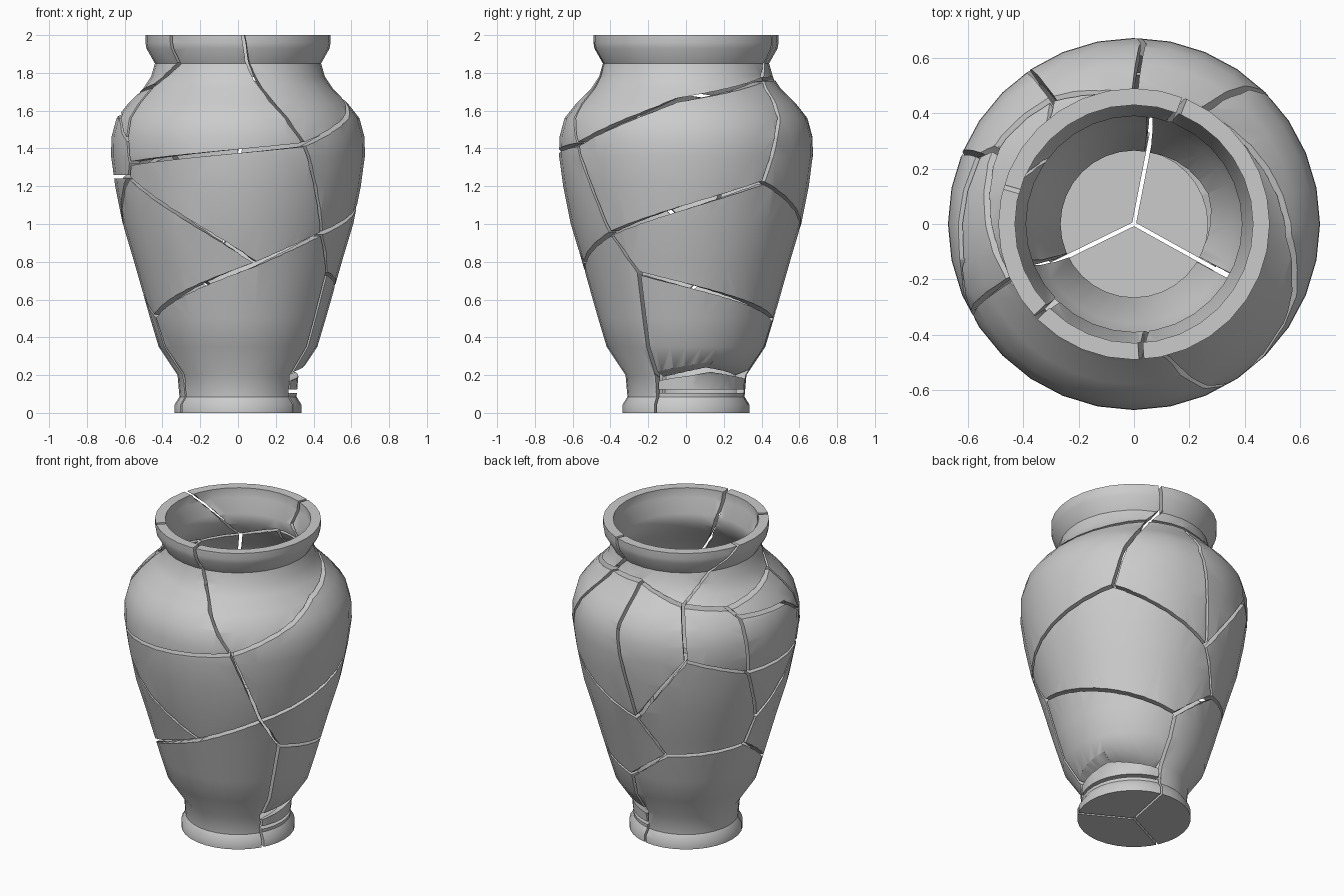
import bpy, bmesh, math
from mathutils import Vector

if "Cube" in bpy.data.objects:
    bpy.data.objects.remove(bpy.data.objects["Cube"])

SIDES = 32
OUTER = [(.335, 0), (.335, .045), (.31, .085), (.32, .2), (.42, .35), (.465, .5), (.55, .8),
         (.61, 1.0), (.65, 1.2), (.672, 1.36), (.67, 1.46), (.643, 1.56), (.58, 1.64),
         (.5, 1.72), (.46, 1.78), (.44, 1.85), (.485, 1.93), (.49, 1.96), (.49, 2.0)]
INNER = [(.43, 2.0), (.43, 1.94), (.39, 1.85), (.40, 1.78), (.44, 1.71), (.53, 1.61), (.585, 1.53),
         (.61, 1.44), (.61, 1.36), (.59, 1.2), (.55, 1.0), (.49, .8), (.405, .5), (.36, .36),
         (.265, .2), (.27, .07)]

# crack junctions on the surface: (angle in degrees, height)
NODES = dict(
    rim_a=(-88, 2.05), nk_a=(-84, 1.87), nk_a2=(-79, 1.77), f2=(-58.5, 1.42), f3=(-42, .95),
    f5=(-28, .74), f5b=(-29, .17), f6=(-79.5, .79), f7=(-160, .51), f7b=(-154, .17),
    f8=(-152, 1.25), f9=(-149, 1.32), r1=(-5, 1.655), r2=(60, 1.765), r3=(39, 1.22),
    r4=(45.5, 1.46), rim_b=(67, 2.05), nk_b=(71, 1.86), b1=(96, .94), b2=(82, .49),
    b2b=(79, .17), b3=(112, .69), d=(90, 1.77), d2=(87, 1.52), a=(123, 1.68), a2=(125, 1.38),
    c=(151, 1.65), c2=(156, 1.6), n=(204, 1.73), nk_c=(-135, 1.85), rim_c=(-137, 2.05),
    l1=(166, .72), l2=(159, 1.25), l3=(170, .9), arc=(192, 1.57), f9u=(209, 1.44),
    nk_d=(142, 1.84), rim_d=(171, 2.05),
    s1=(-29, .19), s2=(22, .245), s3=(79, .2), t1=(-29, .115), t3=(79, .115),
    foot1=(-29, -.06), foot2=(-154, -.06), foot3=(79, -.06))
PATHS = ["rim_a nk_a nk_a2 f2 f3 f5 f5b", "f2 r1 r2 d a c n nk_c rim_c", "rim_b nk_b r2 r4 r3 b1",
         "f3 r3", "f3 f6 f7 f7b", "f6 f8 f9 f2", "f5 b2 b3 l1 f7", "b2 b2b", "b1 b3", "d d2 b1",
         "a a2 b1", "a2 l2 c2 c", "l2 l3 l1", "l2 f8 l3", "c2 arc f9u", "f9 f9u n", "t1 t3"]


def radius(z):
    for (r0, z0), (r1, z1) in zip(OUTER, OUTER[1:]):
        if z0 <= z <= z1:
            return r0 + (r1 - r0) * (z - z0) / (z1 - z0)
    return OUTER[0][0] if z < 0 else OUTER[-1][0]


def polar(r, deg, z):
    t = math.radians(deg)
    return Vector((r * math.cos(t), r * math.sin(t), z))


def make_object(name, bm):
    bmesh.ops.recalc_face_normals(bm, faces=bm.faces[:])
    me = bpy.data.meshes.new(name)
    bm.to_mesh(me)
    bm.free()
    ob = bpy.data.objects.new(name, me)
    bpy.context.collection.objects.link(ob)
    return ob


def crack(bm, p, q, width=.02, drop=0, inner=None):
    """Thin closed ribbon through the wall from node p to node q."""
    (t0, z0), (t1, z1) = NODES[p], NODES[q]
    dt = (t1 - t0 + 180) % 360 - 180
    n = max(2, math.ceil(abs(dt) / 9), math.ceil(abs(z1 - z0) / .12))
    pts = [(t0 + dt * i / n, z0 + (z1 - z0) * i / n) for i in range(n + 1)]
    surf = [polar(radius(z), t, z) for t, z in pts]
    rings = []
    for i, (t, z) in enumerate(pts):
        tan = (surf[min(i + 1, n)] - surf[max(i - 1, 0)]).normalized()
        rad = polar(1, t, 0)
        off = rad.cross(tan).normalized() * width / 2
        push = tan * (.009 if i == n else -.009 if i == 0 else 0)
        r = radius(z)
        out = polar(r + .06, t, z + drop * .06) + push
        inn = polar(r - .13 if inner is None else inner, t, z - drop * .13) + push
        rings.append([bm.verts.new(v) for v in (out + off, inn + off, inn - off, out - off)])
    for a, b in zip(rings, rings[1:]):
        for k in range(4):
            bm.faces.new((a[k], a[(k + 1) % 4], b[(k + 1) % 4], b[k]))
    bm.faces.new(rings[0])
    bm.faces.new(rings[-1][::-1])


# whole vase, a lathed solid with wall thickness
bm = bmesh.new()
rings = [[bm.verts.new(polar(r, 360 * k / SIDES, z)) for k in range(SIDES)] for r, z in OUTER + INNER]
for a, b in zip(rings, rings[1:]):
    for k in range(SIDES):
        j = (k + 1) % SIDES
        bm.faces.new((a[k], a[j], b[j], b[k]))
for ring, z in ((rings[0], 0), (rings[-1], .07)):
    mid = bm.verts.new((0, 0, z))
    for k in range(SIDES):
        bm.faces.new((ring[k], ring[(k + 1) % SIDES], mid))
vase = make_object("vase_shard", bm)

# crack network
bm = bmesh.new()
for path in PATHS:
    names = path.split()
    for p, q in zip(names, names[1:]):
        crack(bm, p, q)
crack(bm, "a", "nk_d", .01)
crack(bm, "nk_d", "rim_d", .01)
crack(bm, "s1", "s2", .04, .4)
crack(bm, "s2", "s3", .04, .4)
# foot and floor cracks reaching the axis
for p, q in (("foot1", "f5b"), ("foot2", "f7b"), ("foot3", "b2b")):
    crack(bm, p, q, .014, 0, -.004)
cutter = make_object("crack_cutter", bm)
cutter.hide_render = True

# cut the cracks and split into shards
mod = vase.modifiers.new("cracks", "BOOLEAN")
mod.operation = "DIFFERENCE"
mod.solver = "EXACT"
mod.use_self = True
mod.object = cutter
bpy.ops.object.select_all(action="DESELECT")
vase.select_set(True)
bpy.context.view_layer.objects.active = vase
bpy.ops.object.modifier_apply(modifier=mod.name)
bpy.data.objects.remove(cutter)
bpy.ops.object.shade_smooth_by_angle(angle=math.radians(35))
bpy.ops.object.mode_set(mode="EDIT")
bpy.ops.mesh.select_all(action="SELECT")
bpy.ops.mesh.separate(type="LOOSE")
bpy.ops.object.mode_set(mode="OBJECT")

# drop crumbs left at the junctions
shards = [o for o in bpy.context.scene.objects if o.type == "MESH"]
for i, ob in enumerate(shards):
    ob.name = f"vase_shard_{i + 1:02d}"
    if max(ob.dimensions) < .05:
        bpy.data.objects.remove(ob)
